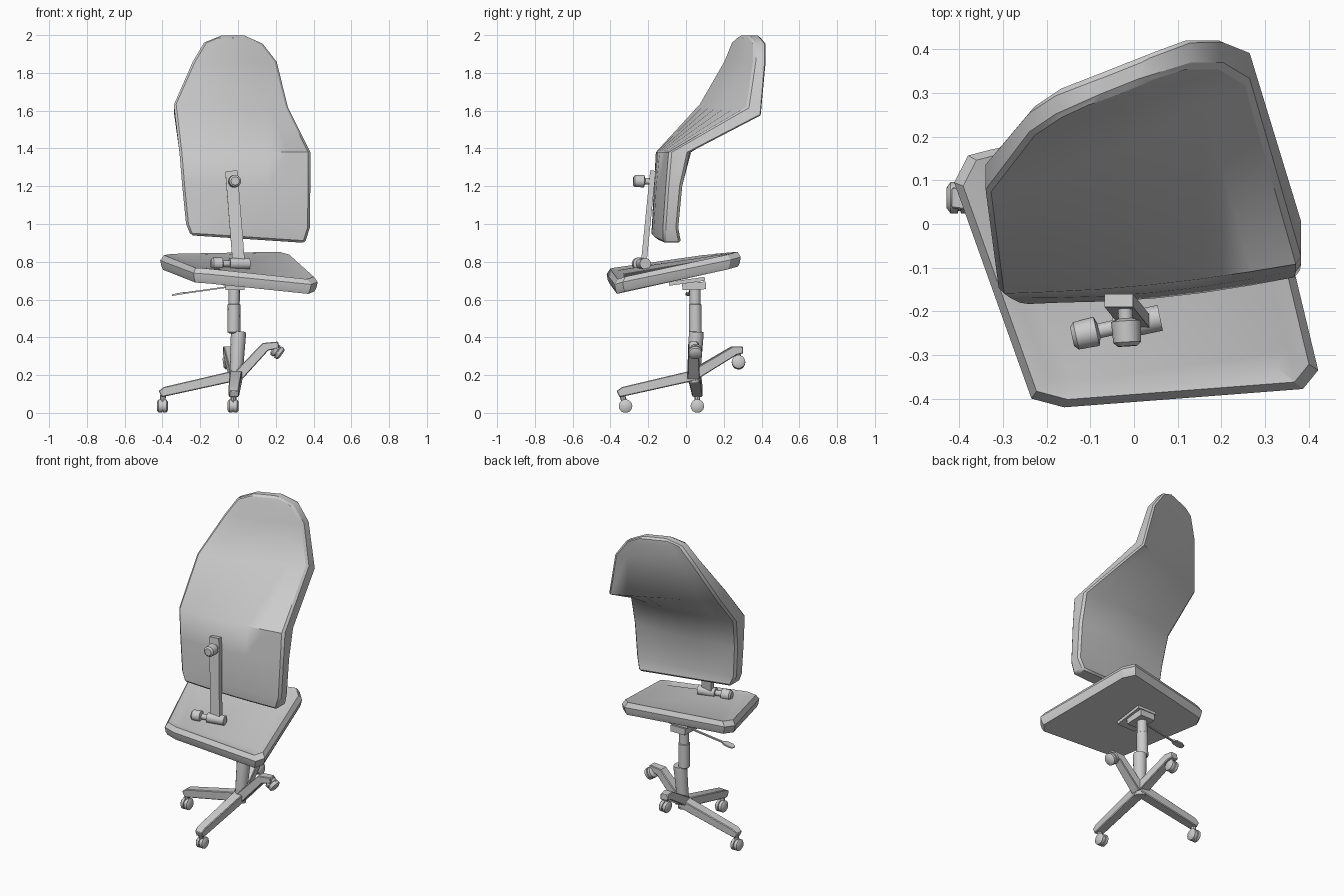
import bpy, bmesh, math
from mathutils import Vector as V

if "Cube" in bpy.data.objects:
    bpy.data.objects.remove(bpy.data.objects["Cube"])


def finish(name, verts, faces, bevel=0, angle=30):
    me = bpy.data.meshes.new(name)
    me.from_pydata([tuple(v) for v in verts], [], faces)
    bm = bmesh.new()
    bm.from_mesh(me)
    bmesh.ops.recalc_face_normals(bm, faces=bm.faces)
    bm.to_mesh(me)
    bm.free()
    ob = bpy.data.objects.new(name, me)
    bpy.context.collection.objects.link(ob)
    if bevel:
        m = ob.modifiers.new("edge", 'BEVEL')
        m.width, m.segments, m.limit_method = bevel, 1, 'ANGLE'
        m.angle_limit = math.radians(60)
    bpy.ops.object.select_all(action='DESELECT')
    ob.select_set(True)
    bpy.context.view_layer.objects.active = ob
    bpy.ops.object.shade_smooth_by_angle(angle=math.radians(angle))
    return ob


def loft(name, rings, **kw):
    """Skin closed rings of equal length and cap both ends."""
    n = len(rings[0])
    faces = [tuple(range(n)), tuple(range((len(rings) - 1) * n, len(rings) * n))]
    for r in range(len(rings) - 1):
        for i in range(n):
            j = (i + 1) % n
            faces.append((r * n + i, r * n + j, (r + 1) * n + j, (r + 1) * n + i))
    return finish(name, [p for ring in rings for p in ring], faces, **kw)


def frame(d):
    side = d.cross(V((0, 0, 1)))
    side = V((1, 0, 0)) if abs(d.z) > .9 else side.normalized()
    up = side.cross(d).normalized()
    return d.cross(up).normalized(), up


def beam(name, path, sizes, **kw):
    """Rectangular bar along a path; sizes are (width, height) per point."""
    path = [V(p) for p in path]
    rings = []
    for i, p in enumerate(path):
        d = (path[min(i + 1, len(path) - 1)] - path[max(i - 1, 0)]).normalized()
        s, u = frame(d)
        w, h = sizes[i][0] / 2, sizes[i][1] / 2
        rings.append([p + s * a * w + u * b * h for a, b in ((-1, -1), (1, -1), (1, 1), (-1, 1))])
    return loft(name, rings, **kw)


def rod(name, a, b, profile, n=14):
    """Turned part from a to b; profile is (fraction, radius)."""
    a, b = V(a), V(b)
    s, u = frame((b - a).normalized())
    rings = [[a.lerp(b, t) + (s * math.cos(k * math.tau / n) + u * math.sin(k * math.tau / n)) * r
              for k in range(n)] for t, r in profile]
    return loft(name, rings, angle=40)


# Backrest: left rim, right rim, thickness (y, z), centre bulge forward and backward
rows = [
    ((-.25, -.185, .94), (.355, -.12, .90), (.095, .0), .01, 0),
    ((-.275, -.18, 1.0), (.38, -.12, .98), (.08, .0), .02, 0),
    ((-.295, -.17, 1.2), (.383, -.105, 1.2), (.085, .0), .02, .02),
    ((-.31, -.16, 1.38), (.383, -.09, 1.38), (.11, .0), .015, .035),
    ((-.34, .07, 1.635), (.265, .325, 1.62), (.075, -.045), .025, .0),
    ((-.24, .20, 1.86), (.205, .36, 1.86), (.065, -.01), .015, 0),
    ((-.18, .24, 1.96), (.13, .36, 1.955), (.065, .0), .01, 0),
    ((-.09, .28, 1.997), (.035, .33, 1.997), (.06, .0), 0, 0),
]
rings = []
for l, r, (ty, tz), fwd, aft in rows:
    front, back = [], []
    for k in range(7):
        t = k / 6
        p, s = V(l).lerp(V(r), t), math.sin(math.pi * t)
        front.append(p - V((0, fwd * s, 0)))
        back.append(p + V((0, ty + aft * s, tz)))
    rings.append(front + back[::-1])
loft("backrest", rings, bevel=.014, angle=50)

# Seat cushion: skewed outline with lower-face heights
outline = [(-.235, -.40, .69), (-.16, -.42, .685), (.387, -.378, .63), (.422, -.335, .643),
           (.285, .235, .76), (.23, .29, .775), (-.33, .17, .765), (-.38, .157, .762), (-.412, .095, .757)]
centre = V((.0, -.06, 0))


def seat_ring(scale, lift):
    return [V((centre.x + (x - centre.x) * scale, centre.y + (y - centre.y) * scale, z + lift))
            for x, y, z in outline]


loft("seat", [seat_ring(.96, 0), seat_ring(.985, .02), seat_ring(1, .05),
              seat_ring(.95, .078), seat_ring(.84, .07)], angle=25)

# Bracket joining seat and backrest, with clamp knobs
beam("back_support_bar", [(.005, -.225, .78), (-.035, -.175, 1.28)], [(.065, .03)] * 2)
rod("bracket_pivot", (-.045, -.237, .79), (.06, -.215, .79), [(0, .03), (1, .03)])
knob = [(0, .022), (.08, .032), (.5, .034), (.55, .017), (1, .017)]
rod("lower_knob", (-.142, -.258, .79), (-.03, -.234, .79), knob)
rod("upper_knob", (-.015, -.28, 1.228), (-.022, -.165, 1.225), knob)

# Seat mount and height lever
beam("seat_mount", [(-.015, -.02, .67), (-.015, .105, .675)], [(.10, .04)] * 2)
beam("mount_plate", [(-.015, -.09, .683), (-.015, .10, .71)], [(.13, .02)] * 2)
beam("height_lever", [(-.03, .03, .67), (-.27, .02, .636), (-.29, .02, .634), (-.33, .02, .627), (-.35, .02, .622)],
     [(.012, .008), (.012, .008), (.04, .01), (.045, .01), (.025, .006)])

# Gas column
rod("upper_column", (-.02, .048, .69), (-.022, .05, .42),
    [(0, .03), (.42, .03), (.43, .034), (.97, .034), (1, .025)])
rod("lower_column", (.003, .055, .43), (-.012, .04, .16), [(0, .038), (.1, .04), (1, .033)])

# Tilted four-leg base: leg path and caster centre with wheel tilt
legs = [
    ([(0, .045, .20), (-.385, .06, .113), (-.412, .06, .10)], (-.40, .06, .036), 0),
    ([(-.01, .05, .20), (-.022, -.33, .113), (-.022, -.36, .10)], (-.026, -.32, .036), 0),
    ([(0, .04, .195), (.145, .04, .35), (.215, .04, .36)], (.208, .05, .325), -35),
    ([(-.01, .03, .195), (-.05, .255, .33), (-.055, .30, .333)], (-.05, .278, .268), 8),
]
for i, (path, c, tilt) in enumerate(legs):
    beam(f"leg_{i + 1}", path, [(.066, .056), (.056, .05), (.048, .036)], bevel=.004)
    a = math.radians(tilt)
    axis, c = V((math.cos(a), 0, math.sin(a))), V(c)
    rod(f"caster_wheel_{i + 1}", c - axis * .029, c + axis * .029,
        [(0, .024), (.15, .036), (.44, .036), (.46, .03), (.54, .03), (.56, .036), (.85, .036), (1, .024)])
    rod(f"caster_stem_{i + 1}", c, V(path[1]).lerp(V(path[2]), .4), [(0, .015), (1, .015)], 8)
